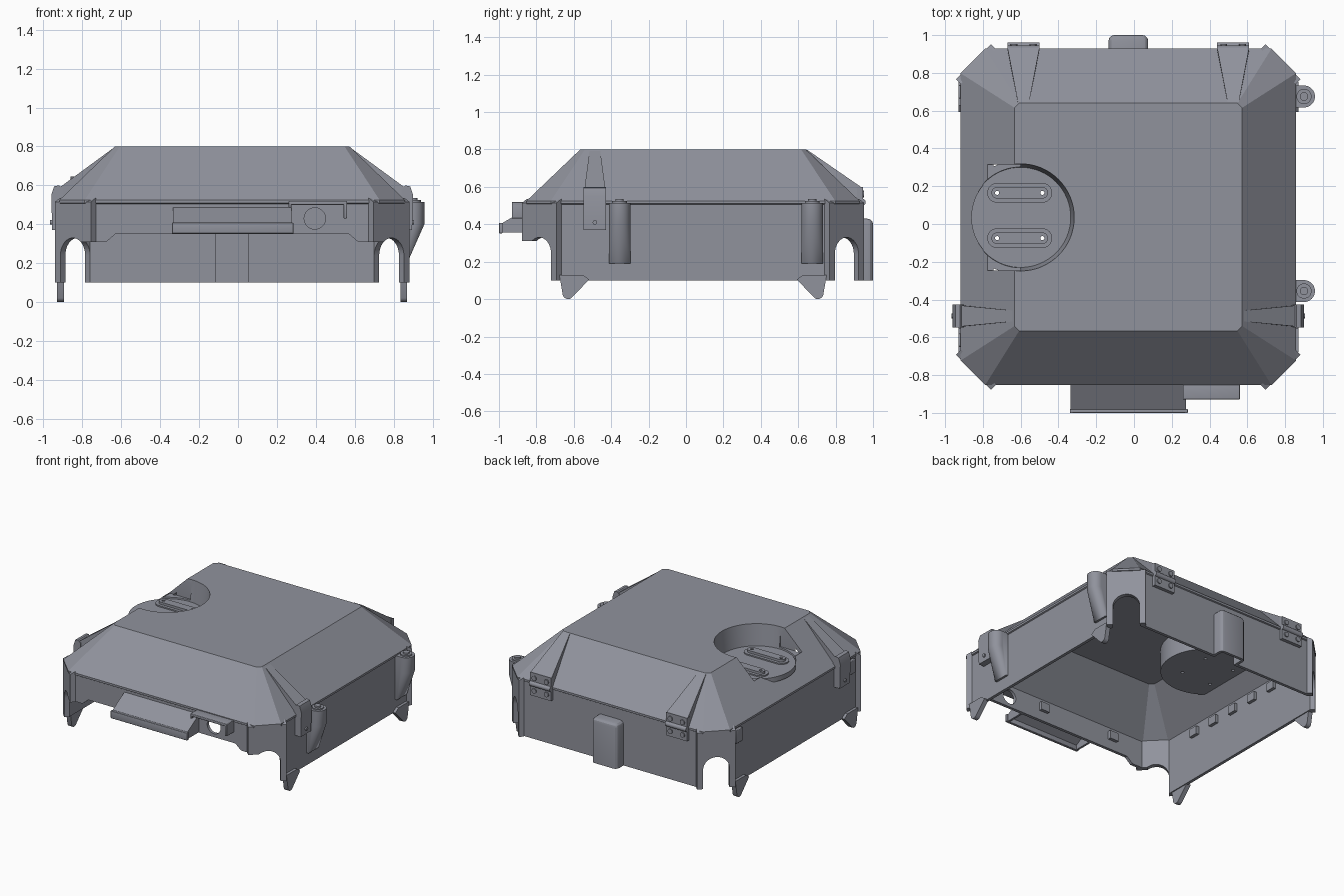
import bpy, bmesh, math
from mathutils import Matrix, Vector

if "Cube" in bpy.data.objects:
    bpy.data.objects.remove(bpy.data.objects["Cube"])

CX, CY = -0.03, 0.0375        # centre of the housing
HX, HY = 0.88, 0.8825         # half sizes of the housing
CH = 0.13                     # corner chamfer
SIDES = (-1, 1)

mat = bpy.data.materials.new("slate grey")
mat.use_nodes = True
GREY = (0.28, 0.29, 0.335, 1)
mat.diffuse_color = GREY
mat.node_tree.nodes["Principled BSDF"].inputs["Base Color"].default_value = GREY


def finish(name, bm):
    bmesh.ops.recalc_face_normals(bm, faces=bm.faces)
    me = bpy.data.meshes.new(name)
    bm.to_mesh(me)
    bm.free()
    me.materials.append(mat)
    ob = bpy.data.objects.new(name, me)
    bpy.context.scene.collection.objects.link(ob)
    return ob


def hull(name, pts):
    bm = bmesh.new()
    for p in pts:
        bm.verts.new(p)
    res = bmesh.ops.convex_hull(bm, input=bm.verts)
    bmesh.ops.delete(bm, geom=list({v for v in res["geom_interior"]
                                    if isinstance(v, bmesh.types.BMVert)}), context='VERTS')
    bmesh.ops.dissolve_limit(bm, angle_limit=0.01, verts=bm.verts, edges=bm.edges)
    return finish(name, bm)


def box(name, x, y, z, bevel=0):
    ob = hull(name, [(a, b, c) for a in x for b in y for c in z])
    if bevel:
        bm = bmesh.new()
        bm.from_mesh(ob.data)
        bmesh.ops.bevel(bm, geom=bm.edges[:], offset=bevel, segments=3,
                        profile=0.5, affect='EDGES')
        bm.to_mesh(ob.data)
        bm.free()
    return ob


def rod(name, centre, r, length, axis='Z', r2=None, n=32):
    bm = bmesh.new()
    bmesh.ops.create_cone(bm, cap_ends=True, segments=n, radius1=r,
                          radius2=r if r2 is None else r2, depth=length)
    rot = {'X': Matrix.Rotation(math.pi / 2, 4, 'Y'),
           'Y': Matrix.Rotation(math.pi / 2, 4, 'X'), 'Z': Matrix()}[axis]
    bm.transform(Matrix.Translation(centre) @ rot)
    return finish(name, bm)


def loft(name, rings):
    bm = bmesh.new()
    loops = [[bm.verts.new(p) for p in ring] for ring in rings]
    for a, b in zip(loops, loops[1:]):
        for i in range(len(a)):
            j = (i + 1) % len(a)
            bm.faces.new((a[i], a[j], b[j], b[i]))
    bm.faces.new(loops[0])
    bm.faces.new(loops[-1])
    return finish(name, bm)


def octagon(hx, hy, c, z, cx=CX, cy=CY):
    out = []
    for sx, sy, flip in ((1, 1, 0), (-1, 1, 1), (-1, -1, 0), (1, -1, 1)):
        p = [(hx, hy - c), (hx - c, hy)]
        out += [(cx + sx * a, cy + sy * b, z) for a, b in (p[::-1] if flip else p)]
    return out


def cut(ob, *cutters):
    """Subtract the cutters and bake the result into the mesh."""
    for c in cutters:
        m = ob.modifiers.new("cut", 'BOOLEAN')
        m.operation, m.solver, m.object = 'DIFFERENCE', 'EXACT', c
    dg = bpy.context.evaluated_depsgraph_get()
    me = bpy.data.meshes.new_from_object(ob.evaluated_get(dg))
    ob.modifiers.clear()
    ob.data = me


# Housing: walls, a thin eave and a sloping lid, hollowed from below
shell = loft("housing", [octagon(HX, HY, CH, 0.1), octagon(HX, HY, CH, 0.505),
                         octagon(HX + .008, HY + .008, CH, 0.51),
                         octagon(HX + .008, HY + .008, CH, 0.525),
                         octagon(0.603, 0.603, 0.025, 0.80)])
hollow = loft("hollow_cutter", [octagon(HX - .022, HY - .022, CH - .01, 0.05),
                                octagon(HX - .022, HY - .022, CH - .01, 0.51),
                                octagon(0.593, 0.593, 0.025, 0.775)])
PX, PY = -0.60, 0.035         # round pocket centre
cup = rod("cup_cutter", (PX, PY, 0.76), 0.305, 0.3, n=64)
cut(hollow, cup)
pocket = rod("pocket_cutter", (PX, PY, 0.79), 0.265, 0.3, r2=0.30, n=64)
notch = box("notch_cutter", (-0.775, PX), (PY - .28, PY + .28), (0.655, 0.9))

# Corner arch cutters and corner plates
arches, plates = [], []
for sx in SIDES:
    for sy in SIDES:
        base = Vector((CX + sx * (HX - CH / 2), CY + sy * (HY - CH / 2), 0))
        out = Vector((sx, sy, 0)).normalized()
        along = Vector((-sy, sx, 0)).normalized()
        arc = [(.09 * math.cos(math.pi * i / 16), .24 + .09 * math.sin(math.pi * i / 16))
               for i in range(17)] + [(-.09, 0), (.09, 0)]
        arches.append(hull("arch_cutter", [base + along * u + out * d + Vector((0, 0, z))
                                           for u, z in arc for d in (-.1, .1)]))
        plates.append(hull("corner_plate", [base + along * u + out * d + Vector((0, 0, z))
                                            for u in (-.131, .131)
                                            for d, z in ((-.03, .1), (.006, .1), (-.03, .535), (.006, .515))]))

# Front opening, cable hole and rear channel
front_low = box("front_cutter", (-0.86, 0.80), (-1, -0.76), (0, 0.31))
front_high = hull("front_step_cutter", [(x, y, z) for y in (-1, -0.76) for x, z in
                  ((-.70, .29), (-.63, .35), (.57, .35), (.64, .29))])
port = rod("port_cutter", (0.395, -0.85, 0.43), 0.055, 0.2, 'Y')
channel = box("channel_cutter", (-0.115, 0.055), (0.85, 0.98), (0.05, 0.385))
holes = [rod("hole_cutter", (x, y, 0.65), 0.011, 0.3, n=16)
         for x in (-.725, -.485) for y in (-.075, .165)]
cut(shell, hollow, pocket, notch, front_low, front_high, port, channel, *arches, *holes)
for p in plates:
    cut(p, front_low, *arches)

# Pocket floor and its two raised grips
floor = rod("pocket_floor", (PX, PY, 0.628), 0.262, 0.036, n=64)
cut(floor, *holes)
for y in (-.075, .165):
    for nm, r, z in (("grip_base", .052, .655), ("grip_ridge", .03, .672)):
        ring = [(x + r * math.cos(t * math.pi / 12), y + r * math.sin(t * math.pi / 12), h)
                for x in (-.725, -.485) for t in range(24) for h in (.63, z)]
        cut(hull(nm, ring), *holes)

# Rear bump, open below
bump = box("rear_bump", (-0.135, 0.075), (0.86, 1.0), (0.0, 0.43), 0.03)
trim = box("bump_trim", (-0.3, 0.3), (0.8, 1.1), (-0.1, 0.1))
inside = box("bump_inside", (-0.3, 0.3), (0.8, 0.905), (-0.1, 0.6))
cut(bump, channel, trim, inside)

for c in [hollow, cup, pocket, notch, front_low, front_high, port, channel, trim, inside] + arches + holes:
    bpy.data.objects.remove(c)

for sx in SIDES:
    X = lambda d: CX + sx * d
    # Feet with rounded tips
    for sy in SIDES:
        tip = [(-.6675 + .03 * math.cos(t * math.pi / 10), .03 + .03 * math.sin(t * math.pi / 10))
               for t in range(20)]
        hull("foot", [(X(d), CY - sy * y, z) for d in (.865, .90)
                      for y, z in tip + [(-.555, .105), (-.59, .13), (-.715, .13), (-.71, .1)]])
    # Side latch blocks with tapering ribs up the lid
    Y = -0.487
    hull("side_latch", [(X(d), Y + w, z) for w in (-.06, .06)
                        for d, z in ((.87, .37), (.925, .37), (.93, .55), (.915, .595), (.89, .60), (.87, .58))])
    hull("latch_rib", [(X(d), Y + s * w, z) for s in SIDES for d, w, z in
                       ((.90, .057, .58), (.885, .057, .51), (.60, .028, .80), (.60, .028, .785))])
    rod("latch_pin", (X(.93), Y, 0.41), 0.012, 0.012, 'X', n=16)
    # Rear hinges with ribs, leaves, barrel and screws
    H = X(.555)
    hull("hinge_rib", [(H + s * w, y, z) for s in SIDES for w, y, z in
                       ((.085, .935, .60), (.085, .92, .505), (.03, .645, .80), (.03, .645, .785))])
    for z0, z1 in ((.43, .51), (.525, .60)):
        box("hinge_leaf", (H - .085, H + .085), (.915, .945), (z0, z1))
        for w in (-.05, .05):
            rod("hinge_screw", (H + w, .947, (z0 + z1) / 2), 0.018, 0.012, 'Y', n=16)
    rod("hinge_barrel", (H, .942, .5175), 0.019, 0.17, 'X', n=20)

# Round posts on the +x side, tapering back into the wall
for y in (-.355, .675):
    arc = [(.90 + .058 * math.sin(t * math.pi / 16), y + .058 * math.cos(t * math.pi / 16))
           for t in range(17)]
    hull("side_post", [(a, b, z) for a, b in arc + [(.84, y - .058), (.84, y + .058)] for z in (.40, .515)]
         + [(x, y + w, .19) for x in (.84, .865) for w in (-.058, .058)])
    rod("post_ring", (.90, y, .518), 0.04, 0.012)
    rod("post_pin", (.90, y, .525), 0.022, 0.02)

# Small pads on the -x side
for y in (-.615, .70):
    box("side_pad", (-.93, -.90), (y - .035, y + .035), (.40, .50), 0.006)

# Front awning: sloped sheet, lip and cheeks
hull("awning_sheet", [(x, y, z) for x in (-.335, .275) for y, z in
                      ((-.84, .49), (-.84, .47), (-.985, .405), (-.985, .385))])
box("awning_lip", (-.34, .285), (-1.0, -.98), (.352, .408), 0.004)
for x in (-.335, .26):
    hull("awning_cheek", [(a, y, z) for a in (x, x + .015) for y, z in
                          ((-.84, .49), (-.84, .355), (-.985, .355), (-.985, .405))])

# Hood over the cable hole
box("hood_top", (.26, .56), (-.93, -.84), (.50, .52), 0.005)
box("hood_side", (.543, .56), (-.93, -.84), (.43, .515), 0.005)
box("hood_end", (.26, .275), (-.93, -.84), (.485, .515), 0.004)

# Vent brackets inside the left and front walls
for i in range(5):
    y = -.42 + i * .2
    box("inner_bracket", (-.893, -.865), (y - .035, y + .035), (.42, .48))
for x in (-.5, .1):
    box("inner_bracket", (x - .035, x + .035), (-.828, -.80), (.42, .48))

# Smooth rounded surfaces, keep sharp edges
bpy.ops.object.select_all(action='DESELECT')
for ob in bpy.context.scene.objects:
    if ob.type == 'MESH':
        ob.select_set(True)
        bpy.context.view_layer.objects.active = ob
bpy.ops.object.shade_smooth_by_angle(angle=math.radians(28))
